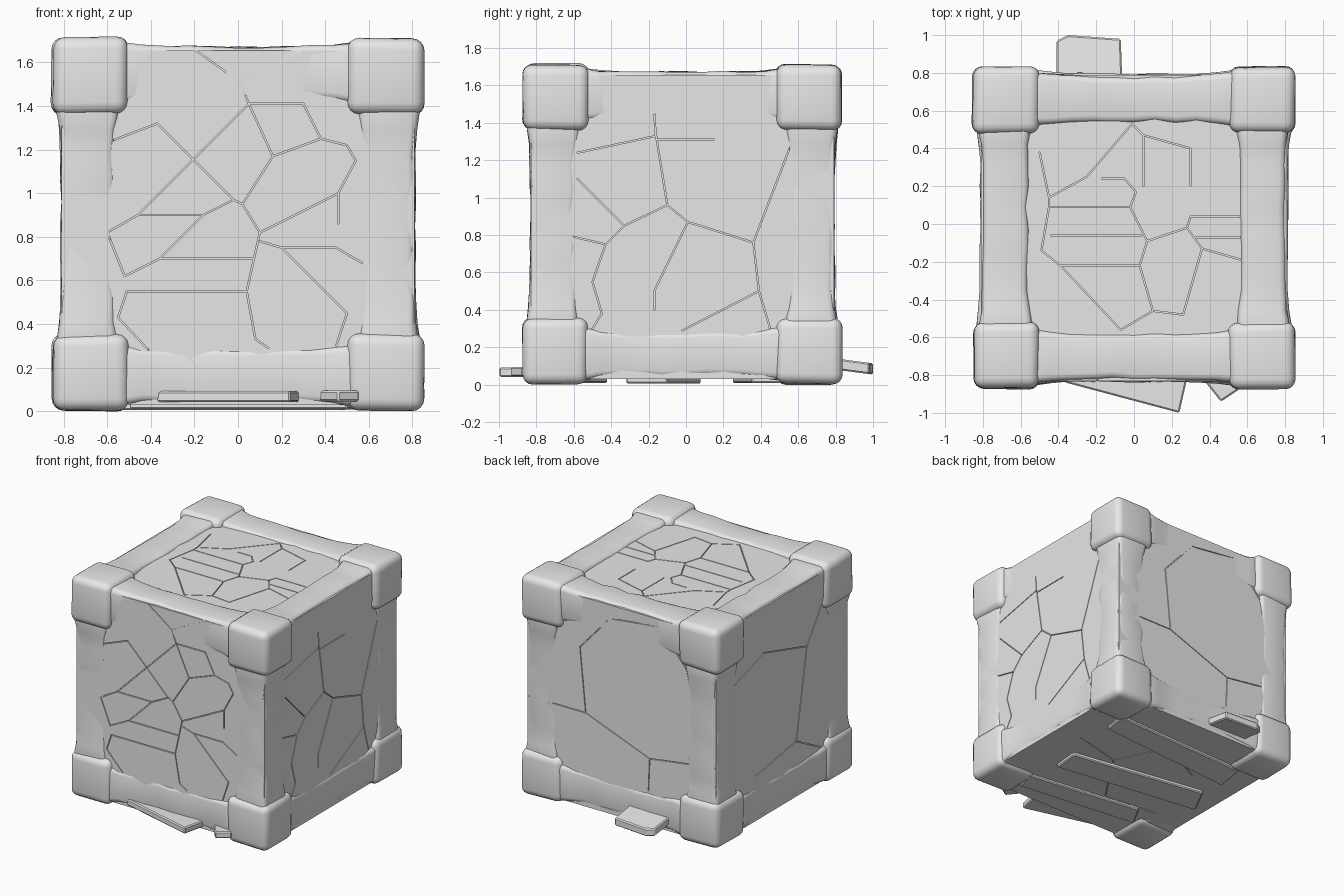
import bpy, bmesh, math, random
from mathutils import Vector, Matrix

random.seed(4)
if "Cube" in bpy.data.objects:
    bpy.data.objects.remove(bpy.data.objects["Cube"])

stone = bpy.data.materials.new("grey_stone")
stone.use_nodes = True
stone.diffuse_color = (0.8, 0.8, 0.8, 1)
stone.node_tree.nodes["Principled BSDF"].inputs["Base Color"].default_value = (0.8, 0.8, 0.8, 1)

CENTRE = Vector((0, -0.02, 0.85))
HALF = 0.81
LOW, HIGH = 0.03, 1.655
FRONT, BACK = CENTRE.y - HALF, CENTRE.y + HALF


def finish(name, bm, smooth=False):
    """Turn a bmesh into a named stone object."""
    bmesh.ops.recalc_face_normals(bm, faces=bm.faces)
    mesh = bpy.data.meshes.new(name)
    for face in bm.faces:
        face.smooth = smooth
    bm.to_mesh(mesh)
    bm.free()
    mesh.materials.append(stone)
    obj = bpy.data.objects.new(name, mesh)
    bpy.context.collection.objects.link(obj)
    return obj


def bevel(obj, width, segments):
    mod = obj.modifiers.new("Rounded edges", 'BEVEL')
    mod.width = width
    mod.segments = segments
    mod.limit_method = 'ANGLE'
    mod.angle_limit = math.radians(40)


def jitter(amount):
    return Vector([random.uniform(-amount, amount) for _ in range(3)])


def add_box(bm, centre, size, rotation=Matrix()):
    matrix = Matrix.Translation(centre) @ rotation @ Matrix.Diagonal((*size, 1))
    return bmesh.ops.create_cube(bm, size=1, matrix=matrix)["verts"]


# Core block
bm = bmesh.new()
add_box(bm, (0, CENTRE.y, (LOW + HIGH) / 2), (2 * HALF, 2 * HALF, HIGH - LOW))
core = finish("stone_core", bm)

# Crack paths on each side, in hundredths of a unit
front_cracks = [
    [(-20, 166), (1, 151), (5, 141), (30, 141), (38, 125), (16, 117), (5, 141)],
    [(5, 141), (-46, 90), (-60, 82), (-52, 62), (-36, 70), (7, 70)],
    [(-58, 124), (-37, 132), (-2, 97), (2, 95), (16, 117)],
    [(-46, 90), (-16, 90), (-2, 97)], [(-16, 90), (-36, 70)],
    [(2, 95), (10, 82), (4, 55), (-51, 55), (-55, 43), (-40, 27)],
    [(4, 55), (8, 33), (14, 29)], [(1, 151), (30, 166)],
    [(10, 82), (46, 100), (54, 115), (50, 122), (38, 125)], [(46, 100), (46, 86)],
    [(10, 78), (20, 75), (45, 75), (57, 68)], [(20, 75), (50, 45), (45, 30)],
]
right_cracks = [
    [(-58, 124), (-16, 133), (-10, 96), (1, 87), (36, 76), (56, 128)],
    [(-10, 96), (-33, 85), (-43, 75), (-50, 55), (-45, 38), (-50, 30)],
    [(1, 87), (-17, 50), (-17, 40)], [(36, 76), (39, 50), (-2, 29)],
    [(39, 50), (45, 30)], [(-33, 85), (-58, 110)], [(-43, 75), (-64, 80)],
    [(-17, 145), (-16, 131), (15, 131)],
]
top_cracks = [
    [(-1, 53), (-25, 25), (-45, 14), (-45, 9), (-2, 9), (7, -9), (28, -2), (36, -13), (57, -19)],
    [(-1, 53), (5, 47), (5, 20)], [(5, 47), (30, 40), (30, 20)], [(-50, 38), (-45, 14)],
    [(28, -2), (30, 4), (57, 4)], [(-45, 9), (-49, -14), (-39, -22), (3, -22), (7, -9)],
    [(3, -22), (10, -46), (-7, -56), (-39, -22)], [(10, -46), (26, -48), (36, -13)],
    [(-44, -6), (4, -6)], [(-17, 24), (-5, 24), (1, 17), (-2, 9)], [(32, -7), (57, -7)],
]
back_cracks = [
    [(80, 76), (31, 76), (36, 126), (10, 155), (-33, 160), (-59, 129)],
    [(31, 76), (-24, 55), (-60, 60)], [(-24, 55), (-23, 30)],
]
left_cracks = [
    [(57, 118), (20, 130), (-33, 115), (-55, 146)], [(-33, 115), (-20, 46), (30, 38)],
    [(-20, 46), (-50, 30)],
]
bottom_cracks = [[(-55, -40), (-10, -45), (20, 0), (60, 10)], [(20, 0), (0, 40), (-40, 20)]]

SIDES = [
    (front_cracks, lambda u, v: (u, FRONT, v)),
    (back_cracks, lambda u, v: (u, BACK, v)),
    (right_cracks, lambda u, v: (HALF, u, v)),
    (left_cracks, lambda u, v: (-HALF, u, v)),
    (top_cracks, lambda u, v: (u, v, HIGH)),
    (bottom_cracks, lambda u, v: (u, v, LOW)),
]

# Thin grooves carved along the crack paths
bm = bmesh.new()
for cracks, place in SIDES:
    origin = Vector(place(0, 0))
    across, upward = Vector(place(1, 0)) - origin, Vector(place(0, 1)) - origin
    normal = across.cross(upward)
    for path in cracks:
        points = [Vector(place(u / 100, v / 100)) for u, v in path]
        for start, end in zip(points, points[1:]):
            along = (end - start).normalized()
            side = normal.cross(along)
            turn = Matrix((along, side, normal)).transposed().to_4x4()
            depth = random.uniform(0.016, 0.024)
            add_box(bm, (start + end) / 2, ((end - start).length + 0.004, 0.006, depth), turn)
cutter = finish("crack_cutter", bm)
cutter.hide_render = True
carve = core.modifiers.new("Cracks", 'BOOLEAN')
carve.operation = 'DIFFERENCE'
carve.solver = 'EXACT'
carve.use_self = True
carve.object = cutter
bpy.context.view_layer.objects.active = core
bpy.ops.object.modifier_apply(modifier=carve.name)
bpy.data.objects.remove(cutter)


# Rounded beams along all twelve edges
def beam(name, axis, centre, length):
    bm = bmesh.new()
    bmesh.ops.create_cube(bm, size=1)
    long_edges = [e for e in bm.edges if abs(e.verts[0].co[axis] - e.verts[1].co[axis]) > 0.5]
    bmesh.ops.subdivide_edges(bm, edges=long_edges, cuts=9)
    for v in bm.verts:
        t = v.co[axis]
        flare = 1 + 0.18 * abs(2 * t) ** 5
        v.co *= 0.244 * flare
        v.co += jitter(0.007)
        v.co[axis] = t * length
        v.co += centre
    bevel(finish(name, bm, True), 0.035, 3)


for a, word_a in ((-1, "right"), (1, "left")):
    for b, word_b in ((-1, "front"), (1, "back")):
        beam(f"{word_b}_{word_a}_post", 2, Vector((a * 0.69, CENTRE.y + b * 0.69, CENTRE.z)), 1.1)
for z, out, level in ((1.55, 0.682, "top"), (0.165, 0.692, "bottom")):
    for s, word_x, word_y in ((-1, "right", "front"), (1, "left", "back")):
        beam(f"{level}_{word_y}_beam", 0, Vector((0, CENTRE.y + s * out, z)), 1.1)
        beam(f"{level}_{word_x}_beam", 1, Vector((s * out, CENTRE.y, z)), 1.1)

# Chunky rounded corner blocks
for x, word_x in ((-1, "right"), (1, "left")):
    for y, word_y in ((-1, "front"), (1, "back")):
        for z, level in ((0, "bottom"), (1, "top")):
            bm = bmesh.new()
            middle = Vector((x * 0.677, CENTRE.y + y * 0.677, 0.18 + z * 1.357))
            for v in add_box(bm, middle, (0.352, 0.352, 0.352)):
                v.co += jitter(0.007)
            bevel(finish(f"{level}_{word_y}_{word_x}_corner", bm, True), 0.055, 4)


# Flat broken slabs around and under the base
def slab(name, outline, bottom, thickness, slope=0):
    bm = bmesh.new()
    face = bm.faces.new([bm.verts.new((x, y, bottom + slope * (abs(y) - 0.8))) for x, y in outline])
    grown = bmesh.ops.extrude_face_region(bm, geom=[face])["geom"]
    for v in grown:
        if isinstance(v, bmesh.types.BMVert):
            v.co.z += thickness
    bevel(finish(name, bm), 0.008, 1)


slab("front_wide_slab", [(-0.42, -0.78), (-0.36, -0.84), (0.24, -1), (0.29, -0.78)], 0.042, 0.05)
slab("front_small_slab", [(0.36, -0.78), (0.38, -0.84), (0.46, -0.94), (0.55, -0.88), (0.58, -0.78)], 0.045, 0.05)
slab("back_slab", [(-0.41, 0.7), (-0.41, 0.97), (-0.35, 1), (-0.07, 0.98), (-0.06, 0.7)], 0.08, 0.06, -0.13)
slab("under_slab_middle", [(0.48, -0.32), (0.5, -0.1), (-0.6, 0.08), (-0.72, -0.15)], 0.005, 0.04)
slab("under_slab_back", [(0.55, 0.35), (0.58, 0.55), (-0.6, 0.5), (-0.64, 0.25)], 0.008, 0.04)
slab("under_slab_front", [(0.5, -0.72), (0.55, -0.55), (-0.4, -0.42), (-0.5, -0.6)], 0.01, 0.04)
